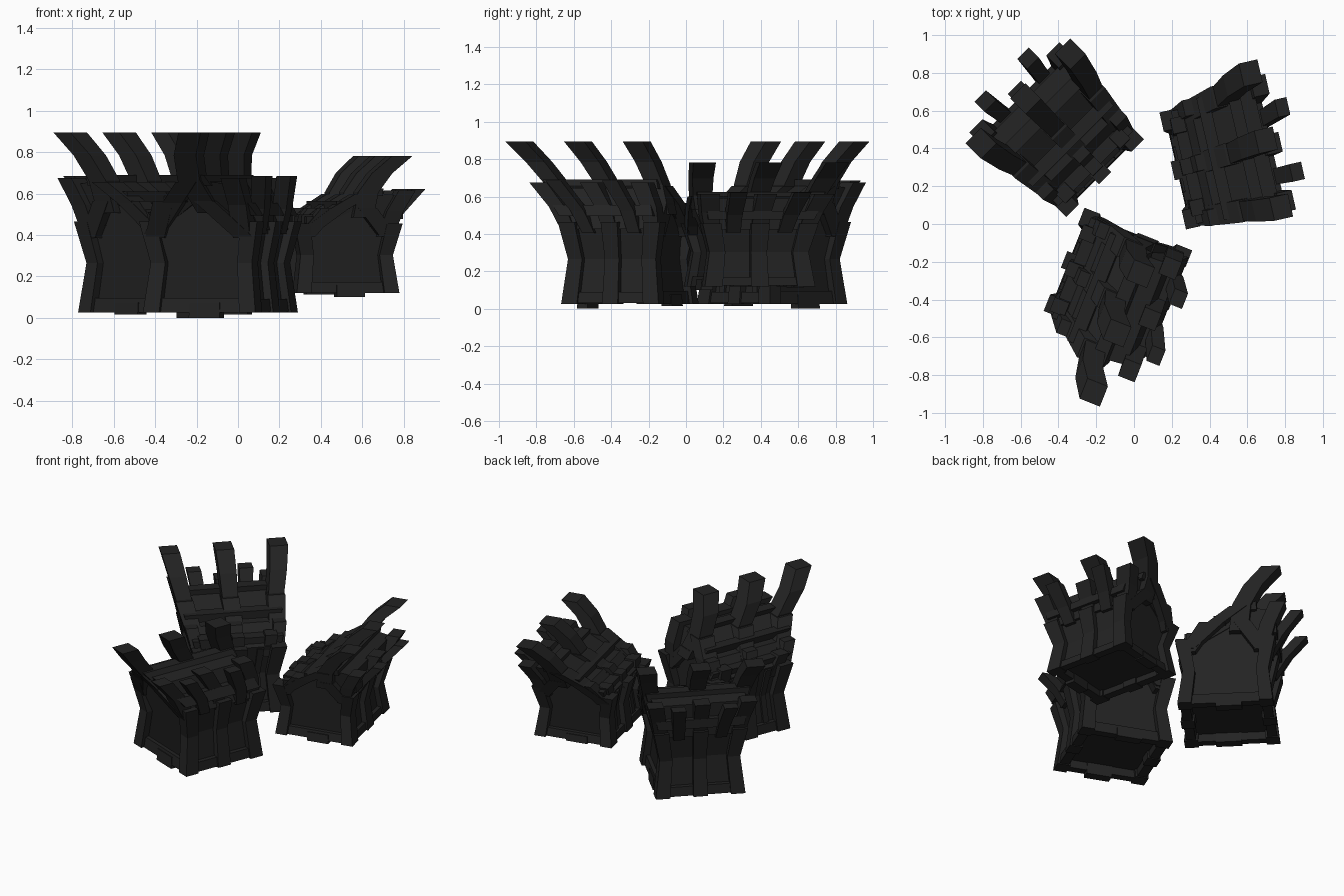
import bpy, bmesh, math

if "Cube" in bpy.data.objects:
    bpy.data.objects.remove(bpy.data.objects["Cube"])

char = bpy.data.materials.new("charcoal_black")
char.diffuse_color = (0.0165, 0.0165, 0.0165, 1)
char.use_nodes = True
char.node_tree.nodes["Principled BSDF"].inputs["Base Color"].default_value = char.diffuse_color

# Hut placements: centre x, y, base z, outward angle, scale u/v/z, lean of spikes u/v
HUTS = {
    "back_left": (-0.37, 0.46, 0.025, 135, 0.99, 1.0, 1.0, 0.0, 0.0),
    "right": (0.465, 0.34, 0.12, 12.8, 1.08, 0.87, 0.76, -0.05, 0.0),
    "front": (-0.085, -0.30, 0.025, -21.6, 1.0, 1.0, 1.0, 0.26, -0.19),
}
HU, HV = 0.27, 0.285     # half width and half depth of one hut


def bulge(z):
    """Walls pinch in at mid height and flare at the eaves."""
    if z < 0.24:
        return 1 - 0.10 * max(z, 0) / 0.24
    return 0.90 + 0.15 * min((z - 0.24) / 0.20, 1)


def make_hut(tag, cx, cy, bz, ang, su, sv, sz, lean_u, lean_v):
    a = math.radians(ang)
    V = (math.cos(a), math.sin(a))
    U = (V[1], -V[0])

    def place(u, v, z):
        t = max(0, z - 0.44)
        k = bulge(z)
        u = u * (k + 0.9 * t) * su + lean_u * t / 0.43
        v = v * k * sv + lean_v * t / 0.43
        return (cx + u * U[0] + v * V[0], cy + u * U[1] + v * V[1], bz + z * sz)

    def loft(name, sections):
        bm = bmesh.new()
        rings = [[bm.verts.new(place(*p)) for p in s] for s in sections]
        n = len(rings[0])
        bm.faces.new(rings[0])
        bm.faces.new(rings[-1])
        for r, s in zip(rings, rings[1:]):
            for i in range(n):
                j = (i + 1) % n
                bm.faces.new((r[i], r[j], s[j], s[i]))
        bmesh.ops.recalc_face_normals(bm, faces=bm.faces)
        me = bpy.data.meshes.new(name)
        bm.to_mesh(me)
        bm.free()
        me.materials.append(char)
        bpy.context.collection.objects.link(bpy.data.objects.new(tag + "_" + name, me))

    def beam(name, path, u, du, h):
        """Upright timber following (v, z) points, cut level at both ends."""
        loft(name, [[(u - du, v - h, z), (u + du, v - h, z),
                     (u + du, v + h, z), (u - du, v + h, z)] for v, z in path])

    def rail(name, v, z, h, hz, hu=HU):
        """Horizontal timber across the width."""
        loft(name, [[(u, v - h, z - hz), (u, v + h, z - hz),
                     (u, v + h, z + hz), (u, v - h, z + hz)] for u in (-hu, 0, hu)])

    def slab(name, p, q, th, hu):
        """Sloping panel between two (v, z) points."""
        loft(name, [[(u, p[0], p[1]), (u, q[0], q[1]),
                     (u, q[0], q[1] - th), (u, p[0], p[1] - th)] for u in (-hu, 0, hu)])

    # arched body of the hut
    arch = [(-0.25, 0.05), (-0.25, 0.24), (-0.25, 0.40), (-0.11, 0.53),
            (0.11, 0.53), (0.25, 0.40), (0.25, 0.24), (0.25, 0.05)]
    loft("body", [[(u, v, z) for v, z in arch] for u in (-0.235, 0, 0.235)])

    # sloping roof, parapet and cross timbers
    slab("roof", (-0.25, 0.43), (0.13, 0.64), 0.06, 0.24)
    slab("outer_roof", (0.13, 0.64), (0.27, 0.62), 0.22, 0.24)
    for i, (v, z) in enumerate([(-0.19, 0.46), (-0.03, 0.56), (0.15, 0.64)]):
        rail("purlin_%d" % i, v, z, 0.035, 0.025, 0.26)
    rail("outer_purlin", 0.27, 0.50, 0.03, 0.03, 0.25)

    # sill frame, open underneath
    for s in (-1, 1):
        rail("sill", s * 0.25, 0.035, 0.03, 0.03, 0.25)
        beam("end_sill", [(0, 0.0), (0, 0.07)], s * 0.235, 0.025, 0.25)
        beam("footing", [(s * 0.02, -0.025 if s > 0 else -0.01), (s * 0.02, 0.05)],
             s * 0.235, 0.03, 0.08)

    # three frames: posts, arch braces and rafters sweeping up into tall spikes
    for i, u in enumerate((-0.235, 0, 0.235)):
        for s in (-1, 1):
            beam("post_%d" % i, [(s * 0.25, 0), (s * 0.25, 0.24), (s * 0.25, 0.44)],
                 u, 0.045, 0.042)
            beam("arch_brace_%d" % i, [(s * 0.235, 0.36), (s * 0.10, 0.54)],
                 u * 1.03, 0.035, 0.05)
        beam("rafter_%d" % i, [(-0.235, 0.38), (-0.06, 0.53), (0.08, 0.63)], u, 0.045, 0.05)
        beam("tall_spike_%d" % i, [(0.08, 0.48), (0.10, 0.64), (0.17, 0.76), (0.275, 0.87)],
             u, 0.04, 0.055)
        # eave brackets on the low side
        beam("eave_bracket_%d" % i, [(-0.22, 0.36), (-0.20, 0.50)], u * 0.8, 0.035, 0.04)
        beam("outer_stub_%d" % i, [(0.22, 0.36), (0.25, 0.52), (0.31, 0.65)], u, 0.04, 0.045)

    # two short spikes between the frames
    for u in (-0.13, 0.13):
        beam("short_spike", [(0.24, 0.38), (0.29, 0.50), (0.41, 0.66)], u, 0.035, 0.035)
        beam("low_side_batten", [(-0.245, 0.05), (-0.245, 0.24), (-0.245, 0.42)], u, 0.02, 0.02)


for tag, args in HUTS.items():
    make_hut(tag, *args)
